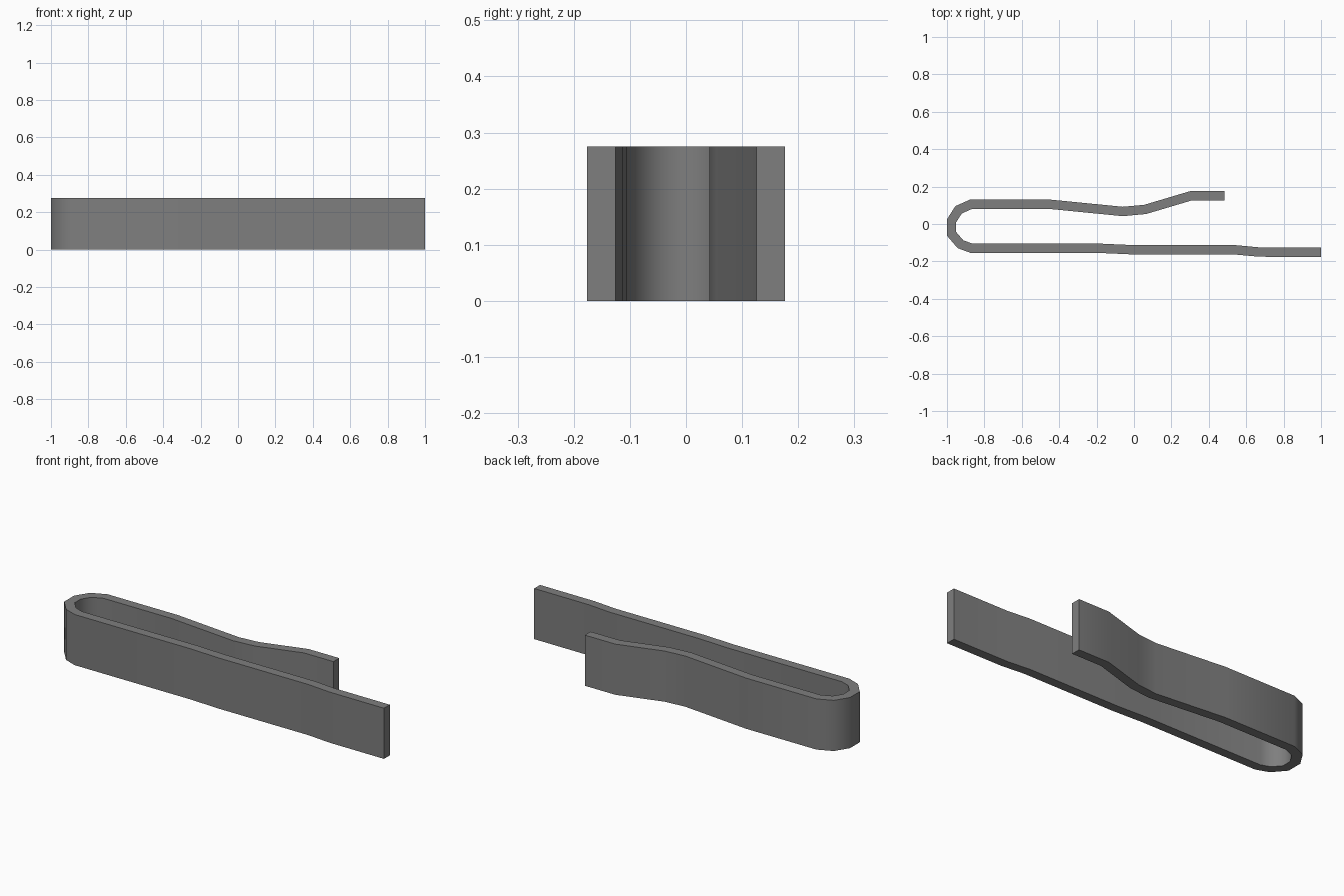
import bpy, bmesh, math
from mathutils import Vector

if "Cube" in bpy.data.objects:
    bpy.data.objects.remove(bpy.data.objects["Cube"])

HEIGHT, THICK = 0.275, 0.05

# centre line of the bent strip, seen from above
path = [Vector(p) for p in (
    (0.485, 0.151), (0.305, 0.151), (0.06, 0.078), (-0.06, 0.067),
    (-0.455, 0.106), (-0.87, 0.106), (-0.938, 0.076), (-0.976, 0.016),
    (-0.976, -0.052), (-0.928, -0.108), (-0.868, -0.13), (-0.18, -0.13),
    (0.0, -0.138), (0.54, -0.138), (0.67, -0.15), (1.0, -0.151))]


def offset(points, d):
    """Mitred parallel copy of an open polyline."""
    out = []
    for i, p in enumerate(points):
        a = (p - points[i - 1]).normalized() if i else None
        b = (points[i + 1] - p).normalized() if i < len(points) - 1 else None
        a, b = a or b, b or a
        na, nb = Vector((-a.y, a.x)), Vector((-b.y, b.x))
        n = (na + nb).normalized()
        out.append(p + n * (d / n.dot(na)))
    return out


# strip: closed cross-sections along the path, bridged and capped
left, right = offset(path, THICK / 2), offset(path, -THICK / 2)
bm = bmesh.new()
rings = [[bm.verts.new((q.x, q.y, z)) for q, z in
          ((l, 0), (r, 0), (r, HEIGHT), (l, HEIGHT))]
         for l, r in zip(left, right)]
for r0, r1 in zip(rings, rings[1:]):
    for k in range(4):
        j = (k + 1) % 4
        bm.faces.new((r0[k], r0[j], r1[j], r1[k]))
bm.faces.new(rings[0])
bm.faces.new(rings[-1])
bmesh.ops.recalc_face_normals(bm, faces=bm.faces)

mesh = bpy.data.meshes.new("hair_clip_strip")
bm.to_mesh(mesh)
bm.free()
mat = bpy.data.materials.new("grey_metal")
mat.diffuse_color = (0.21, 0.21, 0.21, 1)
mat.use_nodes = True
mat.node_tree.nodes["Principled BSDF"].inputs["Base Color"].default_value = mat.diffuse_color
mesh.materials.append(mat)
clip = bpy.data.objects.new("hair_clip_strip", mesh)
bpy.context.collection.objects.link(clip)

# smooth bends, crisp strip edges
bpy.context.view_layer.objects.active = clip
clip.select_set(True)
bpy.ops.object.shade_smooth_by_angle(angle=math.radians(60))
